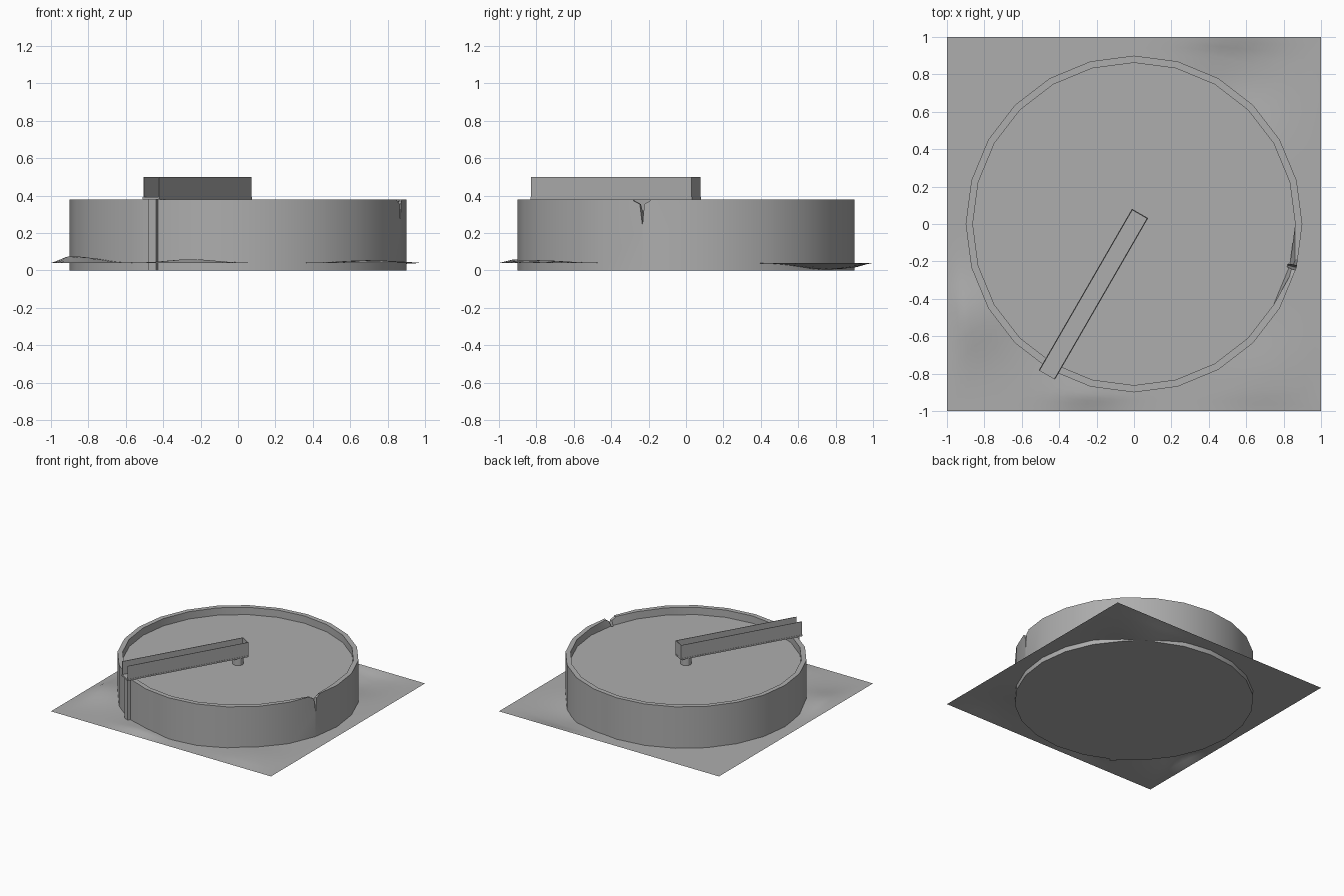
import bpy, bmesh, math
from mathutils import Matrix, Vector

cube = bpy.data.objects.get("Cube")
if cube:
    bpy.data.objects.remove(cube, do_unlink=True)

GREY = (0.42, 0.42, 0.42, 1)
mat = bpy.data.materials.new("concrete_grey")
mat.use_nodes = True
mat.diffuse_color = GREY
mat.node_tree.nodes["Principled BSDF"].inputs["Base Color"].default_value = GREY


def finish(name, bm, smooth=False, recalc=True):
    if recalc:
        bmesh.ops.recalc_face_normals(bm, faces=bm.faces)
    mesh = bpy.data.meshes.new(name)
    bm.to_mesh(mesh)
    bm.free()
    mesh.materials.append(mat)
    ob = bpy.data.objects.new(name, mesh)
    bpy.context.collection.objects.link(ob)
    if smooth:
        bpy.ops.object.select_all(action='DESELECT')
        ob.select_set(True)
        bpy.context.view_layer.objects.active = ob
        bpy.ops.object.shade_smooth_by_angle(angle=math.radians(30))
    return ob


def box(name, lo, hi, turn):
    bm = bmesh.new()
    bmesh.ops.create_cube(bm, size=1)
    lo, hi = Vector(lo), Vector(hi)
    for v in bm.verts:
        v.co = turn @ ((lo + hi) / 2 + v.co * (hi - lo))
    return finish(name, bm)


# Tank: lathed wall, closed below, with the filled surface inside the rim
SIDES = 24
NOTCH = -math.radians(15)
bm = bmesh.new()
rings = []
for r, z in [(0.9, 0), (0.9, 0.38), (0.862, 0.38), (0.862, 0.32)]:
    rings.append([bm.verts.new((r * math.cos(a), r * math.sin(a), z))
                  for a in (math.tau * i / SIDES for i in range(SIDES))])
for lower, upper in zip(rings, rings[1:]):
    for i in range(SIDES):
        j = (i + 1) % SIDES
        bm.faces.new((lower[i], lower[j], upper[j], upper[i]))
bm.faces.new(rings[0][::-1])
bm.faces.new(rings[-1])
# worn inner corner of the rim, next to the overflow notch
worn = rings[2][SIDES - 1]
worn.co = Matrix.Rotation(NOTCH, 3, 'Z') @ Vector((0.89, 0, 0.375))
tank = finish("tank", bm, smooth=True)

# Overflow notch: tapered wedge cut out of the outer rim
bm = bmesh.new()
outline = [(-0.05, 0.40), (-0.05, 0.372), (-0.015, 0.355), (0, 0.24),
           (0.01, 0.355), (0.04, 0.372), (0.04, 0.40)]
turn = Matrix.Rotation(NOTCH, 3, 'Z')
face = bm.faces.new([bm.verts.new(turn @ Vector((0.85, y, z))) for y, z in outline])
ext = bmesh.ops.extrude_face_region(bm, geom=[face])
bmesh.ops.translate(bm, vec=turn @ Vector((0.1, 0, 0)),
                    verts=[g for g in ext["geom"] if isinstance(g, bmesh.types.BMVert)])
cutter = finish("notch_cutter", bm)
cutter.hide_render = True
cutter.hide_viewport = True
cut = tank.modifiers.new("notch", 'BOOLEAN')
cut.object = cutter
cut.solver = 'EXACT'

# Ground: square sheet around the tank with gentle swells and a hollow
SWELLS = [(-0.88, -0.5, 0.035, 0.14), (-0.25, -0.93, 0.02, 0.13),
          (0.7, -0.8, 0.015, 0.15), (0.55, 0.75, -0.035, 0.17)]


def ground_height(x, y):
    edge = min(1, (1 - max(abs(x), abs(y))) / 0.08)
    return 0.04 + edge * sum(h * math.exp(-((x - cx)**2 + (y - cy)**2) / (2 * w * w))
                             for cx, cy, h, w in SWELLS)


STEPS, SPOKES = 8, 96
bm = bmesh.new()
rows = []
for k in range(STEPS + 1):
    row = []
    for i in range(SPOKES):
        c, s = math.cos(math.tau * i / SPOKES), math.sin(math.tau * i / SPOKES)
        r = 0.88 + (1 / max(abs(c), abs(s)) - 0.88) * k / STEPS
        row.append(bm.verts.new((r * c, r * s, ground_height(r * c, r * s))))
    rows.append(row)
for a, b in zip(rows, rows[1:]):
    for i in range(SPOKES):
        j = (i + 1) % SPOKES
        bm.faces.new((a[i], b[i], b[j], a[j]))
finish("ground", bm, smooth=True, recalc=False)

# Centre post under the bridge
bm = bmesh.new()
bmesh.ops.create_cone(bm, cap_ends=True, segments=12, radius1=0.042, radius2=0.042,
                      depth=0.08, matrix=Matrix.Translation((0, 0, 0.35)))
finish("centre_post", bm, smooth=True)

# Bridge from the centre out over the rim: deck, side rails, inner end panel
out = Matrix.Rotation(math.radians(240), 3, 'Z')
T = 0.004
box("bridge_deck", (-0.065, -0.05, 0.38), (0.932, 0.05, 0.392), out)
for side, name in ((-1, "right_rail"), (1, "left_rail")):
    y = side * 0.046
    box(name, (-0.063, y - T / 2, 0.39), (0.93, y + T / 2, 0.5), out)
box("inner_end_panel", (-0.063, -0.046, 0.39), (-0.063 + T, 0.046, 0.5), out)

# Support leg running down the outside of the wall
box("support_leg", (0.88, -0.025, 0), (0.92, 0.025, 0.385), out)
